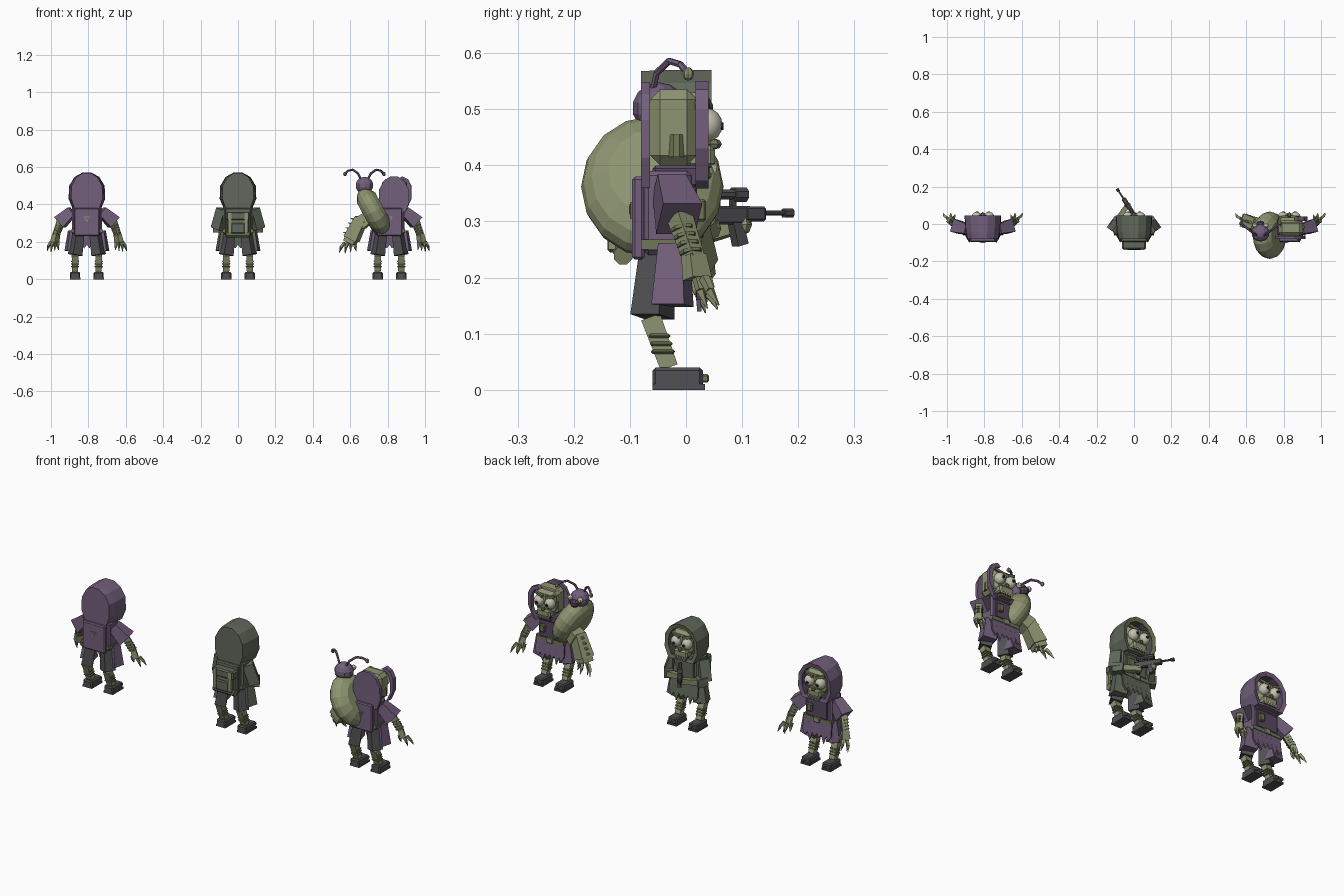
import bpy, bmesh, math
from mathutils import Matrix, Vector

old = bpy.data.objects.get("Cube")
if old:
    bpy.data.objects.remove(old, do_unlink=True)

def material(name, rgb):
    m = bpy.data.materials.new(name)
    m.use_nodes = True
    m.diffuse_color = (*rgb, 1)
    m.node_tree.nodes["Principled BSDF"].inputs["Base Color"].default_value = (*rgb, 1)
    return m

PURPLE = material("dusty purple", (.17, .115, .2))
DARKPURPLE = material("deep purple", (.1, .065, .12))
SKIN = material("moss skin", (.27, .3, .165))
OLIVE = material("olive", (.16, .18, .095))
GREEN = material("dark green cloth", (.12, .14, .105))
GREY = material("charcoal", (.08, .078, .085))
BONE = material("bone", (.55, .53, .43))
BLACK = material("near black", (.02, .02, .02))

frame = Matrix()      # placement of the figure being built
prefix = ""

def finish(bm, name, mats, smooth=False):
    bmesh.ops.transform(bm, matrix=frame, verts=bm.verts)
    bmesh.ops.recalc_face_normals(bm, faces=bm.faces)
    me = bpy.data.meshes.new(prefix + name)
    bm.to_mesh(me)
    bm.free()
    for m in mats:
        me.materials.append(m)
    for p in me.polygons:
        p.use_smooth = smooth
    ob = bpy.data.objects.new(prefix + name, me)
    bpy.context.collection.objects.link(ob)
    return ob

def box(name, lo, hi, mat, bevel=0, taper=1):
    lo, hi = Vector(lo), Vector(hi)
    bm = bmesh.new()
    bmesh.ops.create_cube(bm, size=1)
    for v in bm.verts:
        if v.co.z < 0:
            v.co.x *= taper
        v.co = (lo + hi) / 2 + v.co * (hi - lo)
    if bevel:
        bmesh.ops.bevel(bm, geom=bm.edges[:], offset=bevel, segments=1, affect='EDGES')
    return finish(bm, name, [mat])

def beam(name, p, q, r0, r1, mat, sides=4, flat=1):
    p, q = Vector(p), Vector(q)
    bm = bmesh.new()
    k = math.sqrt(2) if sides == 4 else 1
    bmesh.ops.create_cone(bm, cap_ends=True, segments=sides, radius1=r0 * k,
                          radius2=r1 * k, depth=(q - p).length)
    turn = Matrix.Rotation(math.pi / sides, 4, 'Z')
    aim = (q - p).to_track_quat('Z', 'Y').to_matrix().to_4x4()
    bm.transform(Matrix.Translation((p + q) / 2) @ aim @ Matrix.Diagonal((1, flat, 1, 1)) @ turn)
    return finish(bm, name, [mat])

def ball(name, c, size, mat, tilt=0, u=10, v=7, smooth=False):
    bm = bmesh.new()
    bmesh.ops.create_uvsphere(bm, u_segments=u, v_segments=v, radius=1)
    bm.transform(Matrix.Translation(c) @ Matrix.Rotation(tilt, 4, 'Y') @ Matrix.Diagonal((*size, 1)))
    return finish(bm, name, [mat], smooth)

def loft(name, sections, mats, band_mats=None):
    bm = bmesh.new()
    rings = [[bm.verts.new(p) for p in s] for s in sections]
    n = len(rings[0])
    for k, (a, b) in enumerate(zip(rings, rings[1:])):
        for i in range(n):
            f = bm.faces.new((a[i], a[(i + 1) % n], b[(i + 1) % n], b[i]))
            f.material_index = band_mats[k] if band_mats else 0
    bm.faces.new(rings[0])
    bm.faces.new(rings[-1]).material_index = band_mats[-1] if band_mats else 0
    return finish(bm, name, mats)

HALF = [(.075, .375), (.098, .43), (.095, .5), (.066, .547), (.025, .57)]
ARCH = HALF + [(-x, z) for x, z in reversed(HALF)]

def arch(y, s=1, dx=0, sz=None):
    sz = sz or s
    return [(x * s + dx, y, .46 + (z - .46) * sz) for x, z in ARCH]

def hood(mat, rim, inner):
    loft("hood", [arch(-.08, .86, sz=.98), arch(-.04, .95, sz=1), arch(.045),
                  arch(.04, .8), arch(-.01, .76)], [mat, rim, inner], [0, 0, 1, 2])

def face(dx=0):
    box("skull", (dx - .062, -.03, .415), (dx + .062, .035, .53), SKIN, .016, .85)
    box("muzzle", (dx - .04, .0, .395), (dx + .04, .052, .435), SKIN, .008)
    box("jaw", (dx - .036, -.01, .375), (dx + .036, .045, .39), OLIVE, .004)
    box("mouth", (dx - .034, -.01, .388), (dx + .034, .042, .398), BLACK)
    ball("nose", (dx, .05, .438), (.011, .014, .01), OLIVE, u=6, v=4)
    for s in (-1, 1):
        ball("eye", (dx + s * .033, .037, .472), (.028, .028, .03), BONE, u=12, v=8, smooth=True)
        beam("pupil", (dx + s * .031, .062, .47), (dx + s * .031, .067, .47), .008, .007, BLACK, 8)
        beam("brow", (dx + s * .01, .04, .5), (dx + s * .058, .035, .515), .008, .006, OLIVE)
    for i in range(-2, 3):
        beam("tooth", (dx + i * .015, .05, .402), (dx + i * .015, .052, .384), .006, .001, BONE)

def leg(s):
    x = s * .063
    beam("thigh", (s * .045, -.05, .25), (x, -.06, .13), .024, .029, GREY)
    beam("shin", (x, -.063, .13), (x, -.03, .04), .018, .016, SKIN)
    for i in range(3):
        box("shin_wrap", (x - .022, -.062 + i * -.002, .064 + i * .014),
            (x + .022, -.02 + i * -.004, .072 + i * .014), OLIVE, .003)
    box("boot", (x - .027, -.06, .004), (x + .027, .03, .04), GREY, .006)
    box("boot_sole", (x - .028, -.06, 0), (x + .028, .034, .01), GREY)
    for t in (-.014, .014):
        box("toe", (x + t - .008, .025, .013), (x + t + .008, .041, .028), OLIVE, .003)

def claws(base, s, size=1, spread=.012):
    b = Vector(base)
    for i in range(4):
        off = Vector((s * (i - 1.5) * spread, .012 * (i % 2), 0)) * size
        tip = b + off * 1.7 + Vector((s * .01, .018, -.055 + .006 * abs(i - 2))) * size
        mid = b + off * 1.4 + Vector((s * .008, .006, -.022)) * size
        beam("finger", b + off, mid, .007 * size, .006 * size, SKIN)
        beam("claw", mid, tip, .006 * size, .001, SKIN)
    beam("thumb", b + Vector((-s * .016, .012, .02)) * size,
         b + Vector((-s * .024, .03, -.018)) * size, .007 * size, .001, SKIN)

def arm(s, cloth):
    beam("sleeve", (s * .078, -.03, .365), (s * .143, -.012, .305), .026, .036, cloth)
    beam("forearm", (s * .138, -.012, .31), (s * .166, .014, .235), .017, .014, SKIN)
    for i in range(4):
        p = Vector((s * (.146 + i * .005), -.006 + i * .005, .29 - i * .014))
        beam("arm_wrap", p, p + Vector((s * .002, .001, -.006)), .021, .021, OLIVE, 8)
    beam("hand", (s * .164, .014, .24), (s * .172, .02, .198), .018, .021, SKIN, flat=.75)
    claws((s * .172, .02, .2), s)

def body(cloth, dark):
    box("torso", (-.08, -.075, .24), (.08, .01, .39), cloth, .008)
    box("back_panel", (-.068, -.096, .232), (.068, -.074, .38), cloth, .005)
    box("collar", (-.065, -.06, .36), (.065, .025, .4), dark, .006)
    box("belt", (-.083, -.08, .25), (.083, .02, .268), OLIVE)
    box("buckle", (-.018, .018, .245), (.018, .028, .273), SKIN, .003)
    box("chest_flap", (-.06, .008, .27), (.06, .02, .37), dark, .003)
    box("pouch", (.024, .015, .3), (.054, .036, .34), OLIVE, .004)
    for s in (-1, 1):
        # Side cloth and ragged front strips
        beam("side_skirt", (s * .07, -.022, .26), (s * .078, -.024, .15), .022, .03, cloth, flat=1.2)
        for i, drop in enumerate((.165, .14, .16)):
            x = s * (.014 + i * .028)
            loft("front_rag", [[(x - .015, y, .255), (x + .015, y, .255), (x + .016, y + .008, .19),
                                (x, y + .012, drop), (x - .016, y + .008, .185)]
                               for y in (.008, .016)], [cloth])
        leg(s)

def start(name, x):
    global frame, prefix
    frame, prefix = Matrix.Translation((x, 0, 0)), name + "_"

def emblem():
    for r, y, m in ((.02, -.099, SKIN), (.012, -.101, PURPLE)):
        beam("back_triangle", (0, -.094, .325), (0, y, .325), r, r, m, 3).data.name = "triangle"

# Hooded walker
start("walker", -.808)
body(PURPLE, DARKPURPLE)
hood(PURPLE, PURPLE, DARKPURPLE)
face()
emblem()
for side in (-1, 1):
    arm(side, PURPLE)

# Armed scout with backpack
start("scout", 0)
body(GREEN, GREEN)
hood(GREEN, OLIVE, GREY)
face()
box("backpack", (-.058, -.13, .235), (.058, -.09, .345), OLIVE, .008)
box("backpack_flap", (-.064, -.136, .315), (.064, -.09, .36), GREEN, .007)
box("backpack_pocket", (-.038, -.14, .245), (.038, -.125, .3), GREEN, .005)
beam("bedroll", (-.064, -.112, .24), (.064, -.112, .24), .018, .018, OLIVE, 8)
for side, grip in ((-1, (-.035, .1, .295)), (1, (.008, .045, .288))):
    box("strap", (side * .045 - .009, -.138, .25), (side * .045 + .009, -.1, .357), SKIN)
    beam("sleeve", (side * .08, -.03, .375), (side * .108, -.01, .27), .027, .028, GREEN)
    beam("cuff", (side * .112, -.015, .275), (side * .085, .03, .272), .024, .022, GREEN)
    beam("forearm", (side * .09, .02, .272), grip, .015, .013, SKIN)
    ball("hand", grip, (.018, .018, .02), SKIN, u=6, v=4)
# Rifle, built along its own length
frame = Matrix.Translation((0, .05, 0)) @ Matrix.Rotation(.58, 4, 'Z')
box("rifle_body", (-.011, -.03, .295), (.011, .075, .328), GREY, .004)
box("rifle_stock", (-.009, -.075, .28), (.009, -.025, .318), GREY, .004)
box("rifle_handguard", (-.012, .06, .3), (.012, .105, .327), GREY, .004)
beam("rifle_barrel", (0, .1, .315), (0, .165, .315), .005, .005, GREY, 8)
beam("rifle_muzzle", (0, .148, .315), (0, .166, .315), .009, .009, GREY, 8)
beam("rifle_magazine", (0, .045, .3), (0, .056, .258), .01, .011, GREY)
beam("rifle_grip", (0, -.004, .3), (0, -.016, .265), .008, .009, GREY)
beam("scope", (0, -.02, .348), (0, .06, .348), .01, .01, GREY, 8)
beam("scope_lens_tube", (0, .04, .348), (0, .066, .348), .014, .014, GREY, 8)
for y in (0, .035):
    box("scope_mount", (-.005, y, .325), (.005, y + .01, .342), GREY)

# Mutant carrying a grub
start("mutant", .81)
body(PURPLE, DARKPURPLE)
arm(1, PURPLE)
emblem()
shift = .028
back = [[(x * .86, y, z - .018) for x, y, z in arch(yy, .97, shift)] for yy in (-.08, -.064)]
loft("hood_back", back, [PURPLE])
box("head_block", (shift - .066, -.064, .4), (shift + .066, .02, .535), SKIN, .018)
face(shift - .008)
beam("ear_bolt", (shift + .06, -.017, .415), (shift + .06, -.017, .455), .015, .013, OLIVE, 8)
rim = [(.062, .373), (.088, .43), (.088, .5), (.07, .535), (.038, .55)]
loft("hood_rim", [[(x * k + shift, y, z) for x, z in rim]
                  + [(x * k + shift - .018, y, z - .014) for x, z in reversed(rim)]
                  for y, k in ((.017, 1), (.04, 1.02))], [PURPLE])

# Oversized arm with spikes
beam("big_shoulder", (-.055, -.03, .365), (-.115, -.012, .325), .032, .043, PURPLE)
beam("big_upper_arm", (-.09, -.015, .345), (-.155, 0, .3), .03, .036, SKIN)
beam("big_forearm", (-.15, -.005, .325), (-.203, .012, .215), .03, .037, SKIN)
beam("big_hand", (-.2, .012, .225), (-.212, .016, .195), .03, .03, SKIN)
claws((-.212, .016, .195), -1, 1.05, .017)
for i in range(4):
    p = Vector((-.178 - i * .013, .005 + i * .003, .315 - i * .025))
    beam("arm_spike", p, p + Vector((-.03, .012, .012)), .009, .001, SKIN)

# Grub shell: ellipsoid cut into bands by stepping its width
TILT = -.5
axis = Matrix.Translation((-.085, -.06, .362)) @ Matrix.Rotation(TILT, 4, 'Y')
bands = []
for i in range(7):
    t = -1 + i / 3
    r = math.sqrt(1 - .62 * t * t)
    bands.append([axis @ Vector((t * .056, -math.cos(a) * .127 * r, math.sin(a) * .138 * r))
                  for a in (k * math.tau / 16 for k in range(16))])
loft("grub_shell", bands, [SKIN, OLIVE], [0, 0, 0, 0, 0, 0])
ball("grub_belly", (-.085, -.055, .362), (.045, .05, .12), DARKPURPLE, TILT)
ball("grub_head", (-.134, -.048, .502), (.05, .048, .046), PURPLE)
ball("grub_snout", (-.134, -.005, .49), (.025, .025, .022), DARKPURPLE, u=8, v=5)
for s in (-1, 1):
    ball("grub_eye", (-.134 + s * .03, -.008, .512), (.014, .014, .014), BONE, u=8, v=6)
    path = [(.016, -.06, .53), (.034, -.052, .565), (.062, -.03, .586), (.088, -.01, .58), (.104, .004, .563)]
    pts = [Vector((-.134 + s * x, y, z)) for x, y, z in path]
    for a, b in zip(pts, pts[1:]):
        beam("antenna", a, b, .006, .006, PURPLE, 6)
    ball("antenna_tip", pts[-1], (.01, .01, .012), SKIN, u=8, v=6)
for i in range(3):
    for s in (-1, 1):
        beam("grub_leg", (-.11 + i * .03, -.06, .42 - i * .05),
             (-.11 + i * .03 + s * .05, -.035, .4 - i * .05), .008, .003, DARKPURPLE, 6)
